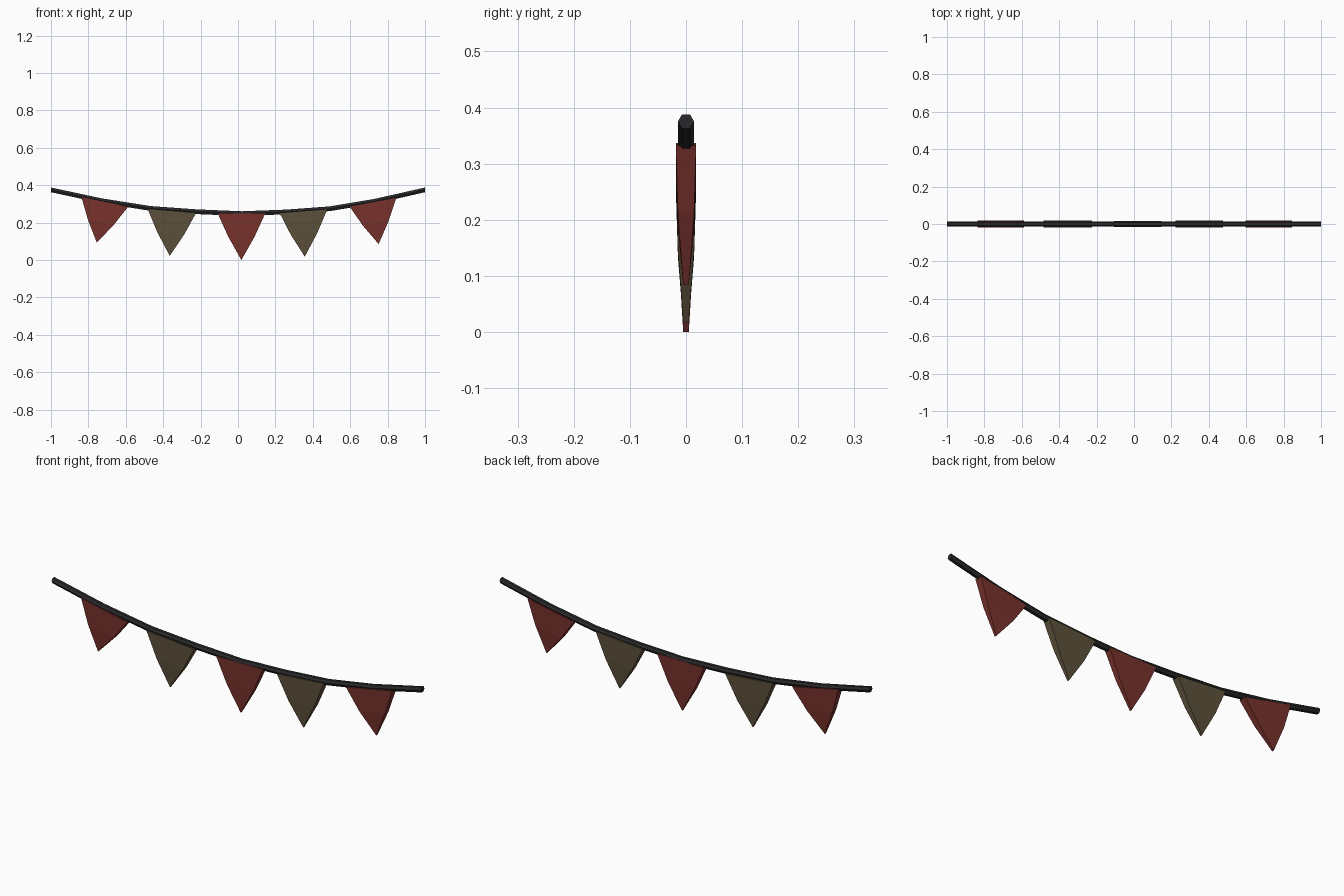
import bpy, math
from mathutils import Vector

if "Cube" in bpy.data.objects:
    bpy.data.objects.remove(bpy.data.objects["Cube"])


def material(name, rgb):
    m = bpy.data.materials.new(name)
    m.diffuse_color = (*rgb, 1)
    m.use_nodes = True
    m.node_tree.nodes["Principled BSDF"].inputs["Base Color"].default_value = m.diffuse_color
    return m


red = material("faded red", (0.19, 0.032, 0.026))
olive = material("drab olive", (0.108, 0.082, 0.044))
black = material("charcoal", (0.022, 0.022, 0.024))


def add_mesh(name, verts, faces, mat):
    me = bpy.data.meshes.new(name)
    me.from_pydata(verts, [], faces)
    me.materials.append(mat)
    ob = bpy.data.objects.new(name, me)
    bpy.context.collection.objects.link(ob)
    return ob


# Sagging cord: six-sided section swept along a path
path = [(-1, 0.375), (-0.73, 0.317), (-0.47, 0.276), (-0.22, 0.258), (0.02, 0.248),
        (0.26, 0.257), (0.49, 0.274), (0.73, 0.314), (1, 0.375)]
SIDES, R = 6, 0.0145
verts, faces = [], []
for i, (x, z) in enumerate(path):
    a, b = path[max(i - 1, 0)], path[min(i + 1, len(path) - 1)]
    t = Vector((b[0] - a[0], 0, b[1] - a[1])).normalized()
    n = Vector((-t.z, 0, t.x))
    if i in (0, len(path) - 1):
        n = Vector((0, 0, 1))
    for k in range(SIDES):
        ang = math.tau * k / SIDES
        verts.append(Vector((x, 0, z)) + n * R * math.sin(ang)
                     + Vector((0, R * math.cos(ang), 0)))
for i in range(len(path) - 1):
    for k in range(SIDES):
        p, q = i * SIDES + k, i * SIDES + (k + 1) % SIDES
        faces.append((p, q, q + SIDES, p + SIDES))
faces.append(tuple(range(SIDES))[::-1])
faces.append(tuple(range(len(verts) - SIDES, len(verts))))
add_mesh("cord", verts, faces, black)


# Pennant: tapering wedge, slightly bowed sides, thick top and thin tip
def pennant(name, left, right, tip, half, mat):
    l, r, t = (Vector((p[0], 0, p[1])) for p in (left, right, tip))
    bow = (r - l).normalized() * 0.007
    outline = [l, l.lerp(t, 0.5) - bow, t, r.lerp(t, 0.5) + bow, r]
    depth = [half, half * 0.8, 0.005, half * 0.8, half]
    v = [p + Vector((0, s * d, 0)) for s in (-1, 1) for p, d in zip(outline, depth)]
    f = [(0, 1, 3, 4), (1, 2, 3), (9, 8, 6, 5), (8, 7, 6)]
    f += [(i, i + 5, (i + 1) % 5 + 5, (i + 1) % 5) for i in range(5)]
    add_mesh(name, v, f, mat)


flags = [((-0.837, 0.337), (-0.588, 0.284), (-0.755, 0.093), 0.018, red),
         ((-0.483, 0.272), (-0.225, 0.25), (-0.365, 0.022), 0.018, olive),
         ((-0.108, 0.248), (0.146, 0.25), (0.018, 0.0), 0.0155, red),
         ((0.223, 0.25), (0.477, 0.27), (0.357, 0.018), 0.018, olive),
         ((0.597, 0.285), (0.846, 0.332), (0.752, 0.085), 0.018, red)]
for i, f in enumerate(flags):
    pennant(f"pennant_{i + 1}", *f)
